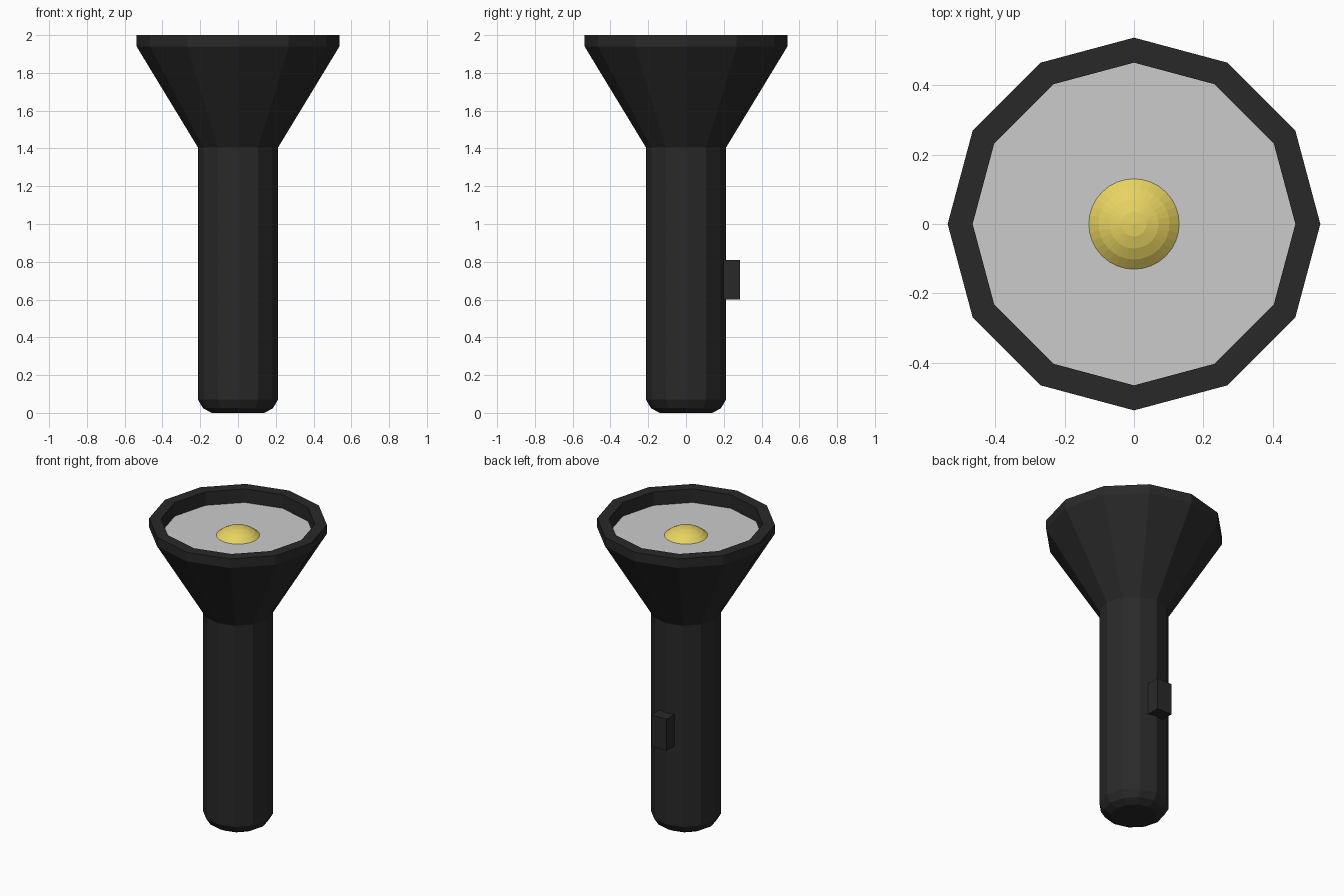
import bpy, bmesh, math

if "Cube" in bpy.data.objects:
    bpy.data.objects.remove(bpy.data.objects["Cube"])

SIDES = 12


def material(name, color):
    mat = bpy.data.materials.new(name)
    mat.diffuse_color = (*color, 1)
    mat.use_nodes = True
    mat.node_tree.nodes["Principled BSDF"].inputs["Base Color"].default_value = mat.diffuse_color
    return mat


def add_object(name, bm, mat=None):
    bmesh.ops.recalc_face_normals(bm, faces=bm.faces)
    mesh = bpy.data.meshes.new(name)
    bm.to_mesh(mesh)
    bm.free()
    obj = bpy.data.objects.new(name, mesh)
    bpy.context.collection.objects.link(obj)
    if mat:
        mesh.materials.append(mat)
    return obj


def lathe(name, profile, mat):
    """Revolve (radius, z) points around z and cap the first ring."""
    bm = bmesh.new()
    rings = []
    for r, z in profile:
        angles = [2 * math.pi * i / SIDES for i in range(SIDES)]
        rings.append([bm.verts.new((r * math.cos(a), r * math.sin(a), z)) for a in angles])
    bm.faces.new(rings[0])
    for low, high in zip(rings, rings[1:]):
        for i in range(SIDES):
            j = (i + 1) % SIDES
            bm.faces.new((low[i], low[j], high[j], high[i]))
    return add_object(name, bm, mat)


black = material("black_plastic", (0.022, 0.022, 0.022))
yellow = material("bulb_yellow", (0.80, 0.65, 0.12))

# Handle, flared head and recessed rim in one shell
lathe("torch_body", [(0.14, 0), (0.185, 0.025), (0.212, 0.07), (0.212, 1.405),
                     (0.537, 1.94), (0.537, 2.0), (0.465, 2.0), (0.465, 1.91)], black)

# Reflector plate closing the head
bm = bmesh.new()
bmesh.ops.create_circle(bm, cap_ends=True, segments=SIDES, radius=0.465)
plate = add_object("reflector_plate", bm)
plate.location.z = 1.91
plate.rotation_euler.z = 0
for face in plate.data.polygons:
    if face.normal.z < 0:
        plate.data.flip_normals()
        break

# Bulb, mostly sunk below the plate
bm = bmesh.new()
bmesh.ops.create_uvsphere(bm, u_segments=32, v_segments=16, radius=0.184)
bulb = add_object("bulb", bm, yellow)
bulb.location.z = 1.78

# Switch on the back of the handle
bm = bmesh.new()
bmesh.ops.create_cube(bm, size=1)
bmesh.ops.scale(bm, vec=(0.11, 0.115, 0.21), verts=bm.verts)
switch = add_object("switch", bm, black)
switch.location = (0, 0.2275, 0.705)
